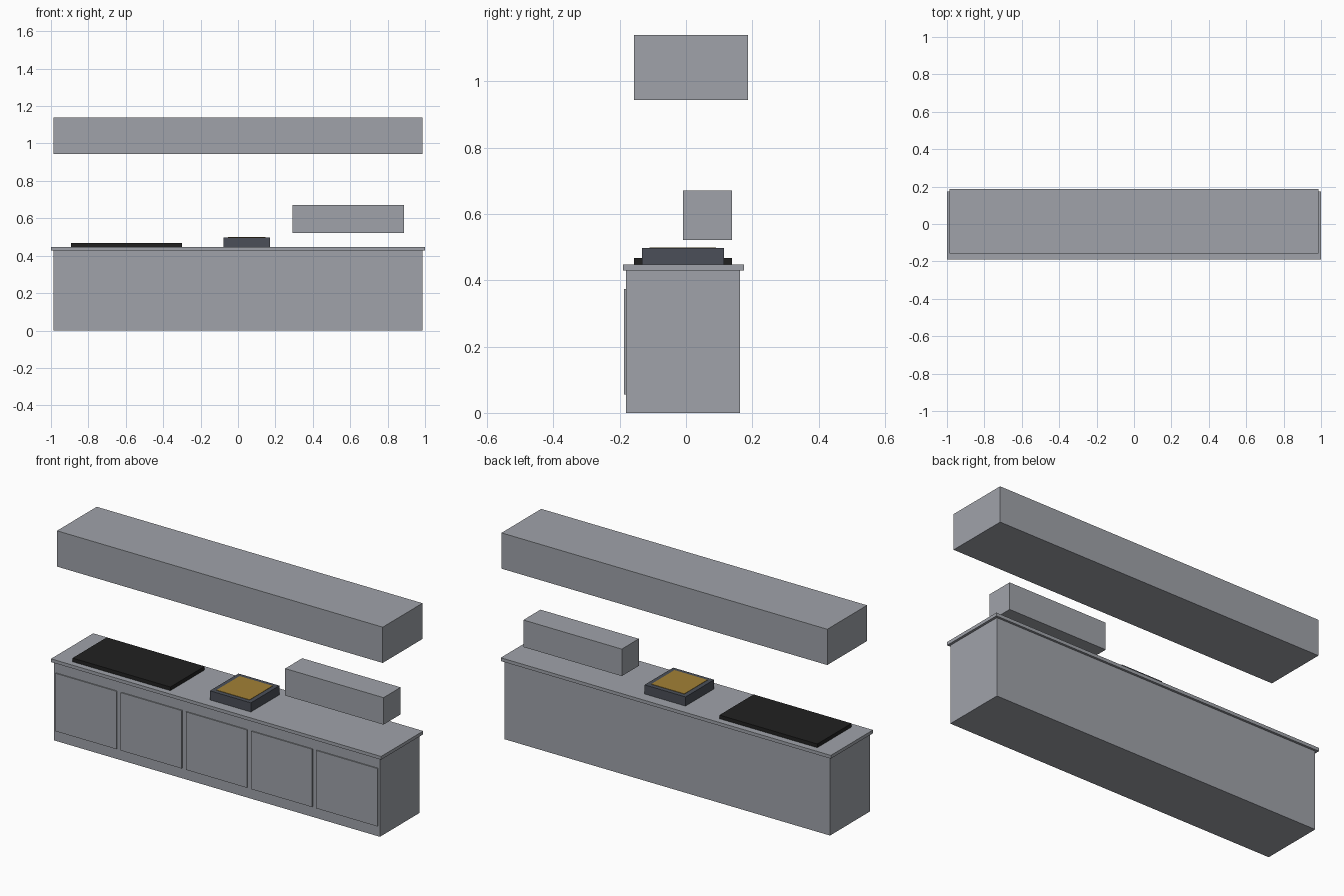
import bpy

default = bpy.data.objects.get("Cube")
if default:
    bpy.data.objects.remove(default, do_unlink=True)


def material(name, rgb):
    mat = bpy.data.materials.new(name)
    mat.use_nodes = True
    mat.diffuse_color = (*rgb, 1)
    mat.node_tree.nodes["Principled BSDF"].inputs["Base Color"].default_value = (*rgb, 1)
    return mat


steel = material("steel grey", (0.35, 0.365, 0.40))
iron = material("black iron", (0.015, 0.015, 0.015))
slate = material("dark slate", (0.07, 0.078, 0.098))
gold = material("golden oil", (0.36, 0.22, 0.036))


def box(name, x, y, z, mat):
    """Flat-sided box spanning the given (low, high) ranges."""
    spans = (x, y, z)
    bpy.ops.mesh.primitive_cube_add(size=1, location=[(a + b) / 2 for a, b in spans])
    ob = bpy.context.object
    ob.name = name
    ob.scale = [b - a for a, b in spans]
    bpy.ops.object.transform_apply(location=False, rotation=False, scale=True)
    ob.data.materials.append(mat)
    return ob


# Counter body and worktop
box("cabinet", (-0.987, 0.987), (-0.181, 0.163), (0, 0.429), steel)
box("worktop", (-1, 1), (-0.19, 0.175), (0.429, 0.447), steel)

# Row of five shallow doors
for i in range(5):
    centre = (i - 2) * 0.395
    box(f"door_{i + 1}", (centre - 0.185, centre + 0.185), (-0.187, -0.181), (0.056, 0.373), steel)

# Cooking equipment on the worktop
box("griddle", (-0.893, -0.30), (-0.157, 0.139), (0.447, 0.467), iron)
box("fryer", (-0.077, 0.171), (-0.133, 0.114), (0.447, 0.497), slate)
box("fryer_oil", (-0.053, 0.147), (-0.11, 0.09), (0.497, 0.499), gold)

# Floating serving shelf and extractor hood
box("shelf_box", (0.292, 0.888), (-0.009, 0.139), (0.522, 0.67), steel)
box("hood", (-0.987, 0.987), (-0.157, 0.187), (0.943, 1.139), steel)
